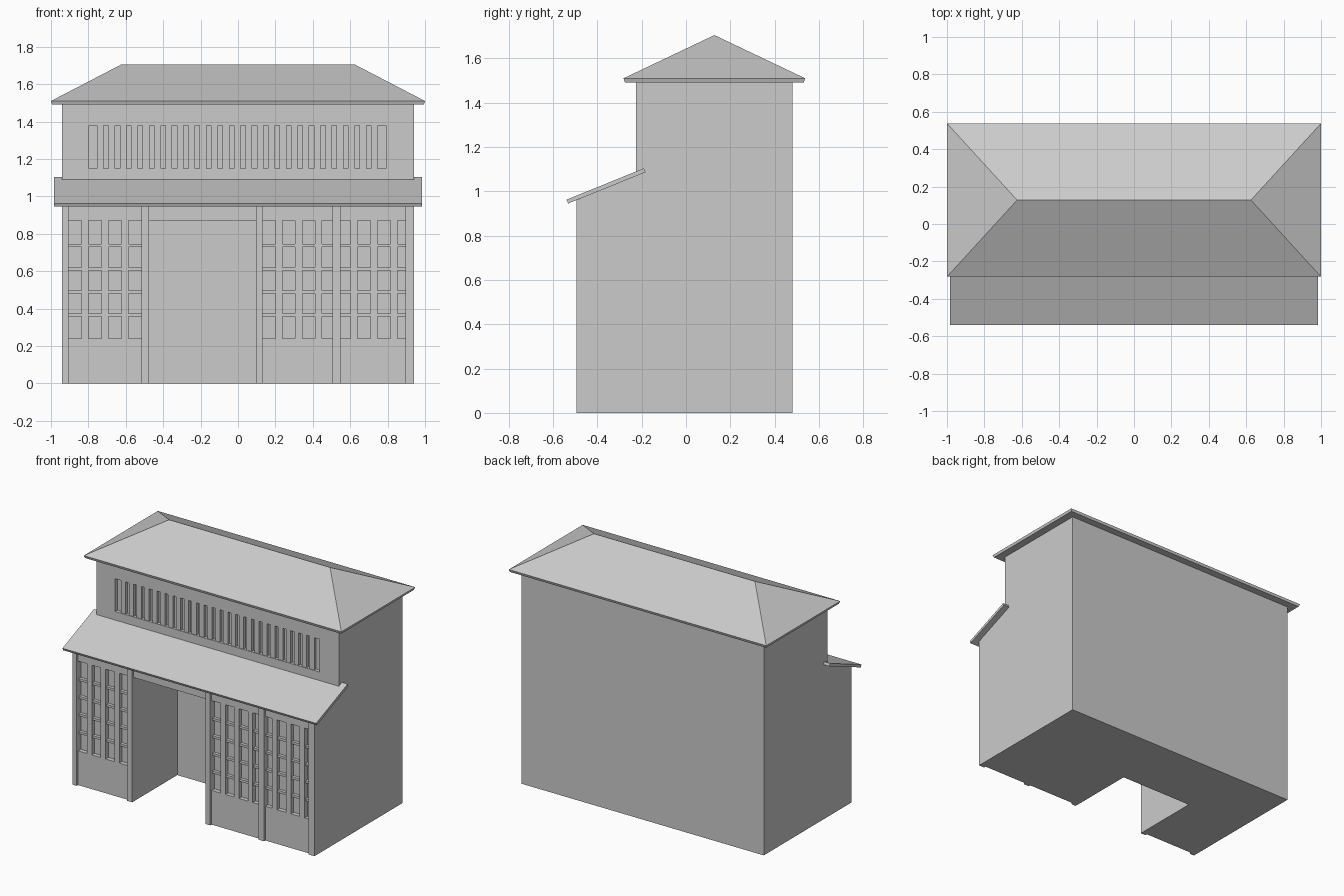
import bpy, bmesh

if "Cube" in bpy.data.objects:
    bpy.data.objects.remove(bpy.data.objects["Cube"])


def mesh_object(name, verts, faces):
    mesh = bpy.data.meshes.new(name)
    mesh.from_pydata(verts, [], faces)
    bm = bmesh.new()
    bm.from_mesh(mesh)
    bmesh.ops.recalc_face_normals(bm, faces=bm.faces)
    bm.to_mesh(mesh)
    bm.free()
    obj = bpy.data.objects.new(name, mesh)
    bpy.context.collection.objects.link(obj)
    return obj


def prism(name, profile, x0, x1):
    """Extrude a (y, z) profile along x."""
    n = len(profile)
    verts = [(x, y, z) for x in (x0, x1) for y, z in profile]
    faces = [tuple(range(n)), tuple(range(n, 2 * n))]
    faces += [(i, (i + 1) % n, n + (i + 1) % n, n + i) for i in range(n)]
    return mesh_object(name, verts, faces)


def box(name, x0, x1, y0, y1, z0, z1):
    return prism(name, [(y0, z0), (y1, z0), (y1, z1), (y0, z1)], x0, x1)


def cut(target, x0, x1, y0, y1, z0, z1):
    cutter = box("cutter", x0, x1, y0, y1, z0, z1)
    cutter.hide_render = True
    mod = target.modifiers.new("cut", 'BOOLEAN')
    mod.operation = 'DIFFERENCE'
    mod.solver = 'EXACT'
    mod.object = cutter
    bpy.context.view_layer.objects.active = target
    bpy.ops.object.modifier_apply(modifier=mod.name)
    bpy.data.objects.remove(cutter)


WALL, UPPER, BACK = -0.48, -0.225, 0.48

# Stepped main body with entrance recess
body = prism("house_body", [(WALL, 0), (BACK, 0), (BACK, 1.5), (UPPER, 1.5),
                            (UPPER, 1.075), (WALL, 0.972)], -0.94, 0.94)
cut(body, -0.475, 0.095, -0.7, 0.005, -0.1, 0.87)

# Lattice windows: opening, mullions and crossbars
WIN_Z0, WIN_Z1, DEPTH = 0.24, 0.87, 0.03
windows = [(-0.906, -0.515, (-0.8185, -0.7115, -0.6045)),
           (0.131, 0.505, (0.219, 0.325, 0.431)),
           (0.548, 0.896, (0.620, 0.728, 0.834))]
for x0, x1, mullions in windows:
    cut(body, x0, x1, -0.7, WALL + DEPTH, WIN_Z0, WIN_Z1)
    for x in mullions:
        box("window_mullion", x - 0.019, x + 0.019, WALL, WALL + DEPTH, WIN_Z0, WIN_Z1)
    for z in (0.365, 0.49, 0.613, 0.737):
        box("window_crossbar", x0, x1, WALL + 0.008, WALL + DEPTH, z - 0.008, z + 0.008)

# Front posts
for x0, x1 in [(-0.94, -0.906), (-0.515, -0.475), (0.095, 0.131),
               (0.505, 0.548), (0.896, 0.94)]:
    box("front_post", x0, x1, -0.495, WALL, 0, 0.963)

# Upper slatted window
cut(body, -0.797, 0.79, -0.4, UPPER + 0.025, 1.15, 1.38)
SLATS = 25
pitch = 1.587 / (SLATS + 1)
for i in range(1, SLATS + 1):
    x = -0.797 + i * pitch
    box("upper_slat", x - 0.018, x + 0.018, UPPER + 0.004, UPPER + 0.025, 1.15, 1.38)

# Lean-to roof over the shopfront
prism("lower_roof", [(-0.54, 0.962), (-0.532, 0.945), (-0.183, 1.086), (-0.19, 1.104)],
      -0.985, 0.985)

# Hipped main roof with a thin eave edge
Y0, Y1 = -0.282, 0.538


def ring(inset, z):
    x, a, b = 1 - inset, Y0 + inset, Y1 - inset
    return [(-x, a, z), (x, a, z), (x, b, z), (-x, b, z)]


verts = ring(0.006, 1.492) + ring(0, 1.51) + [(-0.625, 0.128, 1.705), (0.625, 0.128, 1.705)]
faces = [(0, 1, 2, 3)] + [(i, (i + 1) % 4, 4 + (i + 1) % 4, 4 + i) for i in range(4)]
faces += [(4, 5, 9, 8), (5, 6, 9), (6, 7, 8, 9), (7, 4, 8)]
mesh_object("main_roof", verts, faces)
